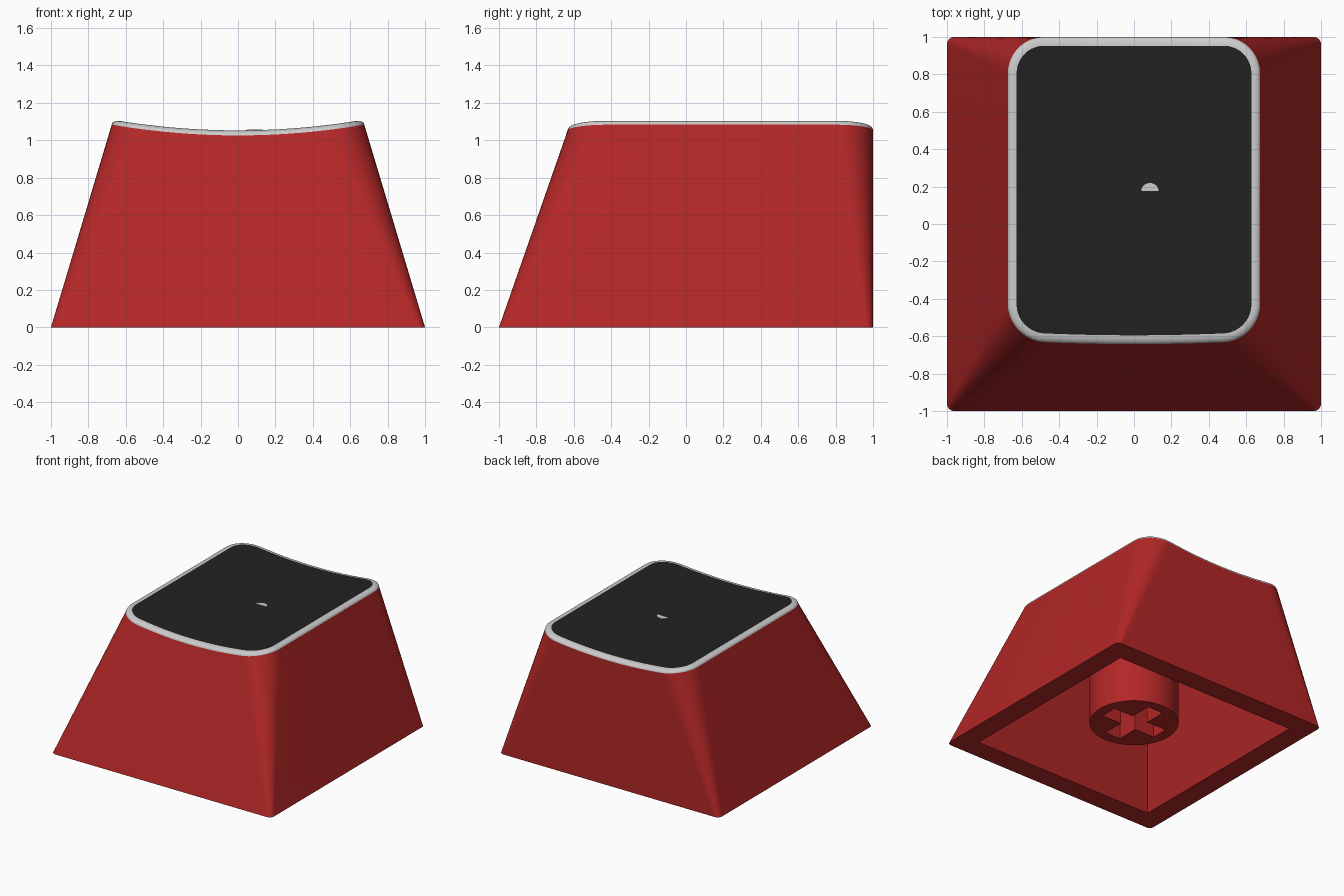
import bpy, bmesh, math

if "Cube" in bpy.data.objects:
    bpy.data.objects.remove(bpy.data.objects["Cube"])

SEG, EDGE = 10, 14          # corner and front/back edge subdivisions
RIM = 0.047                 # rim width
LIP = 0.027                 # rim height


def dish(x):
    return 1.053 + x * x / 7.94


def material(name, rgb):
    m = bpy.data.materials.new(name)
    m.diffuse_color = (*rgb, 1)
    m.use_nodes = True
    m.node_tree.nodes["Principled BSDF"].inputs["Base Color"].default_value = m.diffuse_color
    return m


def chains(hx, y0, y1, r):
    """Front and back halves of a rounded rectangle, both running left to right."""
    arc = [(r * (1 - math.cos(a)), r * (1 - math.sin(a)))
           for a in (math.pi / 2 * i / SEG for i in range(SEG + 1))]
    left = [(-hx + u, v) for u, v in arc]
    w = hx - r
    mid = [(-w + 2 * w * i / EDGE, 0) for i in range(1, EDGE)]
    half = left + mid + [(-x, v) for x, v in reversed(left)]
    return [(x, y0 + v) for x, v in half], [(x, y1 - v) for x, v in half]


def top_ring(inset, drop):
    """Ring following the dished top; the front leans with the front wall."""
    front, back = chains(0.675 - inset, -0.622 + inset, 1 - inset, 0.195 - inset)
    front = [(x, y - 0.35 * (dish(0.675) - dish(x)), dish(x) - drop) for x, y in front]
    back = [(x, y, dish(x) - drop) for x, y in back]
    return front + back[::-1]


def make(name, rings, mat, cap_top=False, cap_bottom=False):
    """Loft rings into a surface, capping ends with strips across y."""
    bm = bmesh.new()
    vs = [[bm.verts.new(p) for p in ring] for ring in rings]
    n = len(rings[0])
    for a, b in zip(vs, vs[1:]):
        for i in range(n):
            j = (i + 1) % n
            bm.faces.new((a[i], a[j], b[j], b[i]))
    if cap_top:
        t = vs[-1]
        for i in range(n // 2 - 1):
            bm.faces.new((t[i], t[i + 1], t[n - 2 - i], t[n - 1 - i]))
    if cap_bottom:
        bm.faces.new(vs[0][::-1])
    me = bpy.data.meshes.new(name)
    bm.to_mesh(me)
    bm.free()
    ob = bpy.data.objects.new(name, me)
    bpy.context.collection.objects.link(ob)
    if mat:
        me.materials.append(mat)
    return ob


def select(ob):
    bpy.ops.object.select_all(action='DESELECT')
    ob.select_set(True)
    bpy.context.view_layer.objects.active = ob


def cut(ob, cutter):
    select(ob)
    mod = ob.modifiers.new("cut", 'BOOLEAN')
    mod.operation, mod.solver, mod.object = 'DIFFERENCE', 'EXACT', cutter
    bpy.ops.object.modifier_apply(modifier=mod.name)
    bpy.data.objects.remove(cutter)


def rect(hx, y0, y1, z):
    return [(-hx, y0, z), (hx, y0, z), (hx, y1, z), (-hx, y1, z)]


red = material("red_plastic", (0.45, 0.02, 0.02))
black = material("black_plastic", (0.016, 0.016, 0.016))

# Tapered body lofted from the square base to the dished top, then hollowed
front, back = chains(1, -1, 1, 0.04)
base = [(x, y, 0) for x, y in front + back[::-1]]
top = top_ring(0, LIP)
STEPS = 6
walls = [[tuple(a + (b - a) * k / STEPS for a, b in zip(p, q)) for p, q in zip(base, top)]
         for k in range(STEPS + 1)]
body = make("keycap_body", walls, red, True, True)
cavity = make("cavity_cutter", [rect(0.86, -0.865, 0.83, -0.1), rect(0.56, -0.515, 0.83, 0.9)],
              red, True, True)
cut(body, cavity)

# Rounded grey rim around the top
arc = [math.pi / 2 * i / 6 for i in range(7)]
rim = make("top_rim", [top_ring(RIM * (1 - math.cos(a)), LIP * (1 - math.sin(a))) for a in arc], None)

# Black dished touch surface
pad = make("top_surface", [top_ring(RIM, 0)], black, True)

# Round stem underneath with a cross-shaped socket
bpy.ops.mesh.primitive_cylinder_add(vertices=64, radius=0.335, depth=0.83, location=(0, 0, 0.525))
stem = bpy.context.object
stem.name = "stem"
stem.data.materials.append(red)
for hx, hy in ((0.25, 0.07), (0.07, 0.25)):
    cut(stem, make("socket_cutter", [rect(hx, -hy, hy, 0), rect(hx, -hy, hy, 0.6)], red, True, True))

# Small half-round mark on the touch surface
half = [(0.085 + 0.046 * math.cos(math.pi * i / 16), 0.177 + 0.042 * math.sin(math.pi * i / 16))
        for i in range(17)]
mark = make("half_round_mark", [[(x, y, dish(x) - 0.01) for x, y in half],
                                [(x, y, dish(x) + 0.003) for x, y in half]], None, True)
bm = bmesh.new()
bm.from_mesh(mark.data)
bmesh.ops.holes_fill(bm, edges=bm.edges)
bmesh.ops.recalc_face_normals(bm, faces=bm.faces)
bm.to_mesh(mark.data)
bm.free()

for ob in (body, rim, pad, stem):
    select(ob)
    bpy.ops.object.shade_smooth_by_angle(angle=math.radians(30))
